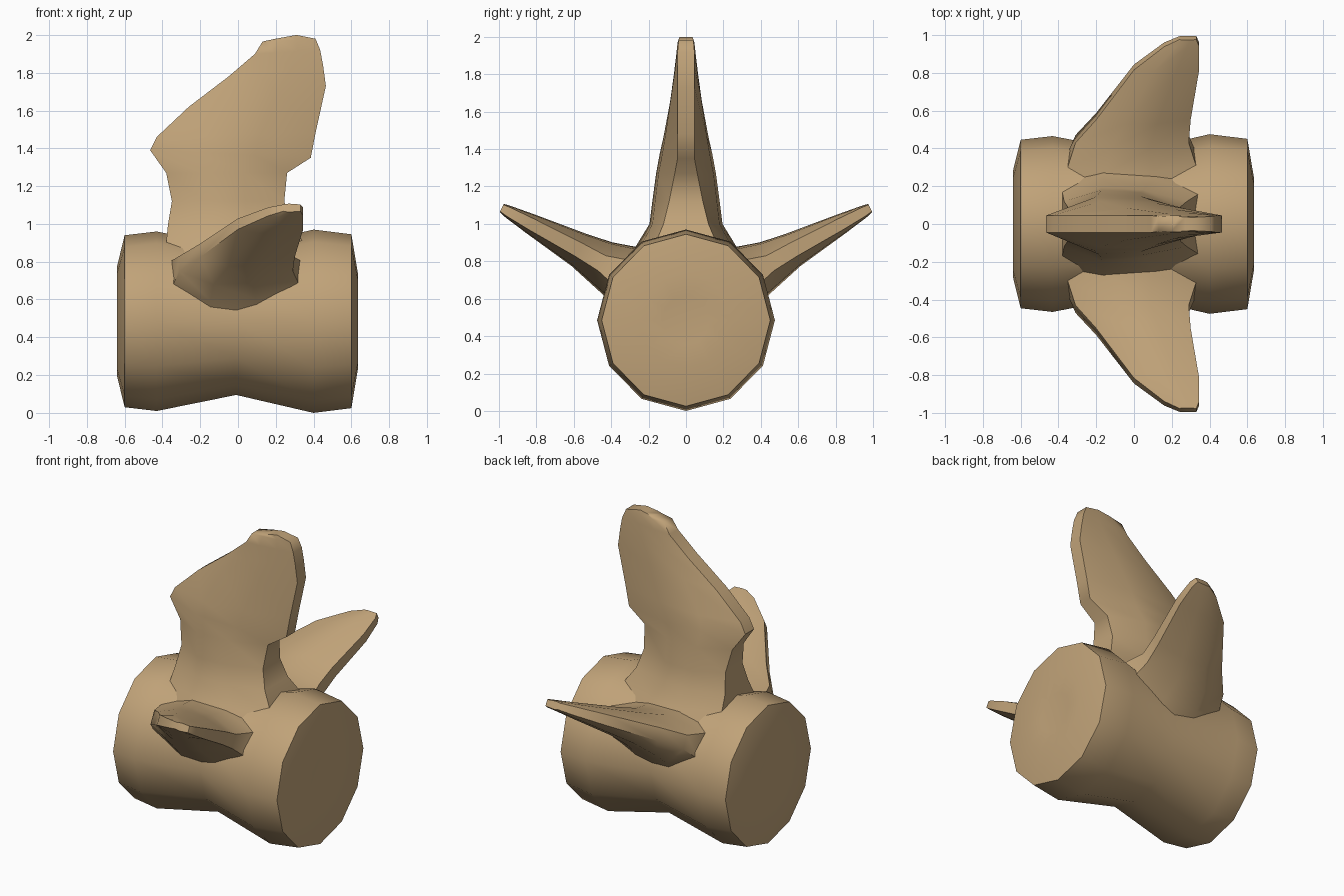
import bpy, bmesh, math
from mathutils import Vector

if "Cube" in bpy.data.objects:
    bpy.data.objects.remove(bpy.data.objects["Cube"])

bone = bpy.data.materials.new("bone_tan")
bone.diffuse_color = (0.53, 0.365, 0.19, 1)
bone.use_nodes = True
bone.node_tree.nodes["Principled BSDF"].inputs["Base Color"].default_value = bone.diffuse_color


def loft(name, rings, angle):
    """Skin a list of equal-sized point rings into a closed, smooth solid."""
    bm = bmesh.new()
    loops = [[bm.verts.new(p) for p in ring] for ring in rings]
    n = len(loops[0])
    for a, b in zip(loops, loops[1:]):
        for i in range(n):
            j = (i + 1) % n
            bm.faces.new((a[i], a[j], b[j], b[i]))
    bm.faces.new(loops[0][::-1])
    bm.faces.new(loops[-1])
    bmesh.ops.recalc_face_normals(bm, faces=bm.faces)
    mesh = bpy.data.meshes.new(name)
    bm.to_mesh(mesh)
    bm.free()
    mesh.materials.append(bone)
    ob = bpy.data.objects.new(name, mesh)
    bpy.context.collection.objects.link(ob)
    bpy.ops.object.select_all(action='DESELECT')
    ob.select_set(True)
    bpy.context.view_layer.objects.active = ob
    bpy.ops.object.shade_smooth_by_angle(angle=math.radians(angle))
    return ob


def blade_ring(left, right, normal, t, e):
    """Flattened section: half thickness t in the middle, e at both edges."""
    prof = [(0, e), (.3, t), (.65, t * .92), (1, e)]
    pts = prof + [(u, -w) for u, w in reversed(prof)]
    left, right = Vector(left), Vector(right)
    return [left.lerp(right, u) + normal * w for u, w in pts]


# Vertebral body: waisted twelve-sided drum along x
profile = [(-.63, .15), (-.64, .29), (-.6, .455), (-.43, .475), (-.01, .39),
           (.4, .485), (.6, .46), (.635, .25), (.625, .13)]
rings = []
for x, r in profile:
    rings.append([(x, r * .98 * math.sin(k * math.pi / 6),
                   .485 - r * math.cos(k * math.pi / 6)) for k in range(12)])
loft("vertebral_body", rings, 60)

# Spinous process: left x, left z, right x, right z, half thickness, edge
spine = [(-.4, .72, .4, .72, .36, .25), (-.38, .9, .36, .88, .26, .17),
         (-.37, 1.0, .28, 1.0, .195, .12), (-.35, 1.12, .245, 1.12, .18, .09),
         (-.38, 1.27, .26, 1.27, .16, .06), (-.465, 1.39, .385, 1.35, .14, .045),
         (-.43, 1.46, .41, 1.48, .12, .045), (-.26, 1.62, .465, 1.73, .085, .045),
         (-.05, 1.78, .45, 1.84, .065, .045), (.09, 1.9, .435, 1.92, .052, .045),
         (.13, 1.965, .41, 1.98, .045, .04), (.2, 1.98, .31, 2.0, .04, .035)]
loft("spinous_process",
     [blade_ring((a, 0, b), (c, 0, d), Vector((0, 1, 0)), t, e)
      for a, b, c, d, t, e in spine], 60)

# Transverse processes, one each side: y, z, left x, right x, half thickness, edge
wing = [(.2, .66, -.38, .4, .24, .14), (.34, .735, -.35, .33, .16, .08),
        (.45, .79, -.31, .29, .125, .045), (.57, .86, -.2, .30, .095, .04),
        (.83, 1.0, 0, .345, .055, .032), (.95, 1.065, .16, .345, .034, .025),
        (.985, 1.085, .24, .33, .025, .02)]
for side, label in ((1, "back"), (-1, "front")):
    normal = Vector((0, -.45 * side, .89))
    loft("transverse_process_" + label,
         [blade_ring((a, y * side, z), (b, y * side, z), normal, t, e)
          for y, z, a, b, t, e in wing], 60)
